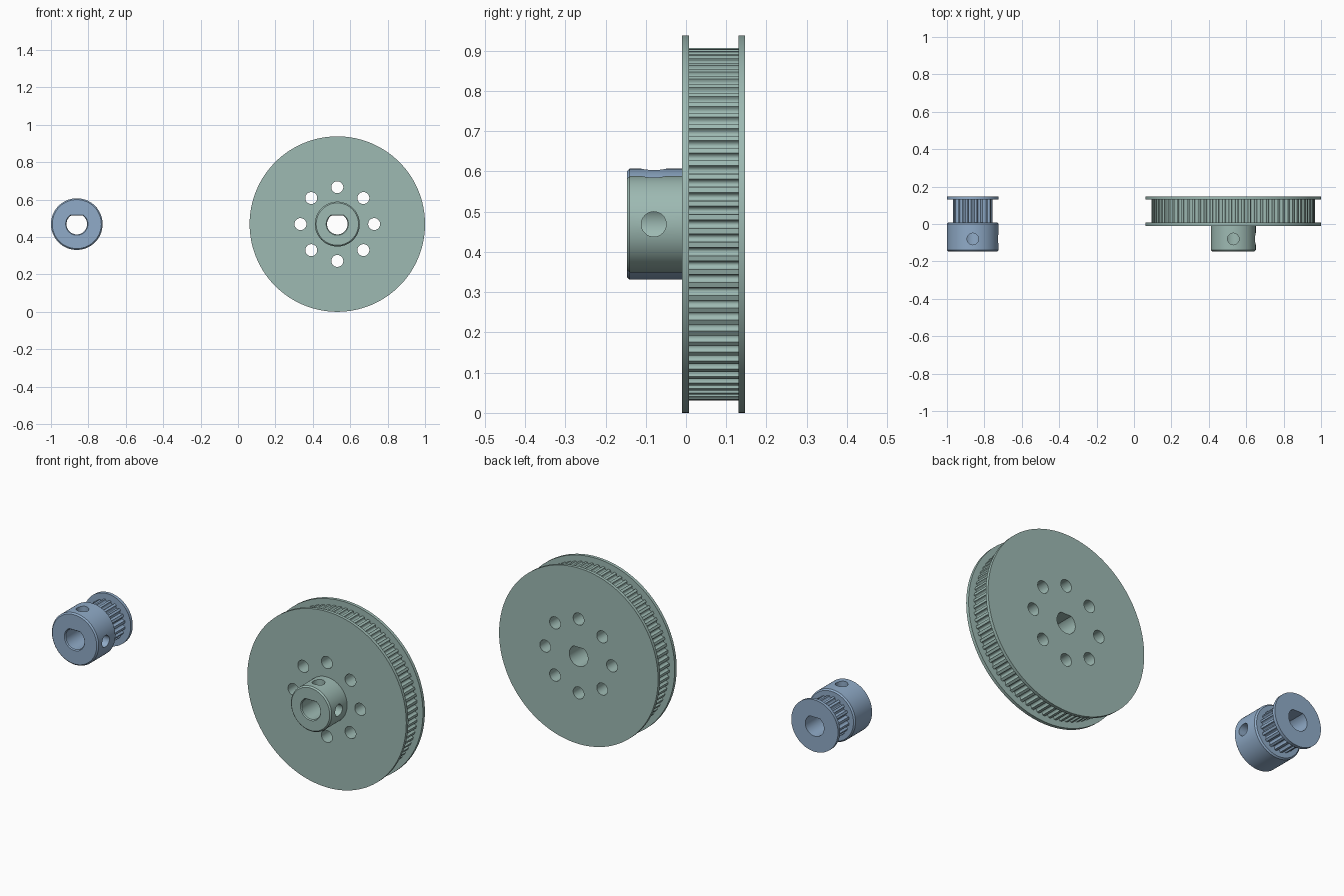
import bpy, bmesh
from math import sin, cos, pi, radians, sqrt, asin
from mathutils import Matrix, Vector

cube = bpy.data.objects.get("Cube")
if cube:
    bpy.data.objects.remove(cube, do_unlink=True)

AXLE_Z = 0.469
FRONT, BACK = -0.147, 0.147
RIM_FRONT, RIM_BACK = 0.007, 0.13   # belt track between the flanges
BORE, BORE_FLAT = 0.055, 0.046
SCREW_Y, SCREW_R = -0.08, 0.031


def material(name, rgb):
    mat = bpy.data.materials.new(name)
    mat.use_nodes = True
    colour = (*rgb, 1)
    mat.diffuse_color = colour
    mat.node_tree.nodes["Principled BSDF"].inputs["Base Color"].default_value = colour
    return mat


def circle(r, n=96):
    return [(r * cos(2 * pi * i / n), r * sin(2 * pi * i / n)) for i in range(n)]


def d_shape(r, flat, n=48):
    # circle cut off flat at the top
    start = pi - asin(flat / r)
    sweep = pi + 2 * asin(flat / r)
    return [(r * cos(start + sweep * i / n), r * sin(start + sweep * i / n))
            for i in range(n + 1)]


def toothed(r, teeth, half_width=0.0105, depth=0.0135, n=8):
    # rounded belt grooves around a circle
    points = []
    for t in range(teeth):
        middle = 2 * pi * t / teeth + pi / 2
        for i in range(n + 1):
            a = pi * i / n
            angle = middle - half_width * cos(a) / r
            rad = r - depth * sin(a)
            points.append((rad * cos(angle), rad * sin(angle)))
    return points


def loft(name, outline, sections, x, mat=None):
    # outline swept along y; each section is (y, scale)
    bm = bmesh.new()
    rings = [[bm.verts.new((u * s, y, v * s)) for u, v in outline] for y, s in sections]
    n = len(outline)
    for a, b in zip(rings, rings[1:]):
        for i in range(n):
            j = (i + 1) % n
            bm.faces.new((a[i], a[j], b[j], b[i]))
    bm.faces.new(rings[0])
    bm.faces.new(rings[-1])
    return finish(name, bm, x, mat)


def finish(name, bm, x, mat=None):
    bmesh.ops.recalc_face_normals(bm, faces=bm.faces)
    mesh = bpy.data.meshes.new(name)
    bm.to_mesh(mesh)
    bm.free()
    obj = bpy.data.objects.new(name, mesh)
    obj.location = (x, 0, AXLE_Z)
    bpy.context.collection.objects.link(obj)
    if mat:
        mesh.materials.append(mat)
    else:
        obj.hide_render = True
    return obj


def cylinders(name, r, ends, x):
    # round drills, each given by its start and end point
    bm = bmesh.new()
    for a, b in ends:
        a, b = Vector(a), Vector(b)
        turn = (b - a).to_track_quat('Z', 'Y').to_matrix().to_4x4()
        bmesh.ops.create_cone(bm, cap_ends=True, segments=32, radius1=r, radius2=r,
                              depth=(b - a).length,
                              matrix=Matrix.Translation((a + b) / 2) @ turn)
    return finish(name, bm, x)


def cut_and_smooth(obj, cutters):
    bpy.ops.object.select_all(action='DESELECT')
    obj.select_set(True)
    bpy.context.view_layer.objects.active = obj
    for cutter in cutters:
        mod = obj.modifiers.new(cutter.name, 'BOOLEAN')
        mod.operation = 'DIFFERENCE'
        mod.solver = 'EXACT'
        mod.object = cutter
        bpy.ops.object.modifier_apply(modifier=mod.name)
    bpy.ops.object.shade_smooth_by_angle(angle=radians(30))


def pulley(prefix, x, mat, teeth, tooth_r, flange_r, hub_r, hub_back, front_flange, holes):
    # drills
    bore = loft(prefix + "_bore_drill", d_shape(BORE, BORE_FLAT),
                [(FRONT - 0.013, 1.3), (FRONT + 0.005, 1), (BACK + 0.1, 1)], x)
    screws = [cylinders(prefix + "_screw_drill", SCREW_R,
                        [((dx * 0.02, SCREW_Y, dz * 0.02), (dx * 0.2, SCREW_Y, dz * 0.2))], x)
              for dx, dz in ((1, 0), (0, 1))]
    plate_cutters = [bore]
    if holes:
        ring = circle(0.197, holes)
        plate_cutters.append(cylinders(prefix + "_hole_drill", 0.032,
                                       [((u, -0.05, v), (u, 0.2, v)) for u, v in ring], x))

    # hub with chamfered ends
    c = 0.007
    small = 1 - c / hub_r
    back = [(hub_back, 1)] if front_flange else [(hub_back - c, 1), (hub_back, small)]
    hub = loft(prefix + "_hub", circle(hub_r), [(FRONT, small), (FRONT + c, 1)] + back, x, mat)
    cut_and_smooth(hub, [bore] + screws)

    # toothed belt track and flanges
    parts = [loft(prefix + "_teeth", toothed(tooth_r, teeth),
                  [(RIM_FRONT, 1), (RIM_BACK, 1)], x, mat),
             loft(prefix + "_back_flange", circle(flange_r, 128),
                  [(RIM_BACK, 1), (BACK, 1)], x, mat)]
    if front_flange:
        parts.append(loft(prefix + "_front_flange", circle(flange_r, 128),
                          [(hub_back, 1), (RIM_FRONT, 1)], x, mat))
    for part in parts:
        cut_and_smooth(part, plate_cutters)

    for cutter in plate_cutters + screws:
        bpy.data.objects.remove(cutter, do_unlink=True)


green = material("sage_green", (0.34, 0.49, 0.45))
blue = material("steel_blue", (0.28, 0.41, 0.58))

pulley("large_pulley", 0.531, green, teeth=80, tooth_r=0.438, flange_r=0.469,
       hub_r=0.12, hub_back=-0.01, front_flange=True, holes=8)
pulley("small_pulley", -0.862, blue, teeth=20, tooth_r=0.106, flange_r=0.138,
       hub_r=0.138, hub_back=RIM_FRONT, front_flange=False, holes=0)
